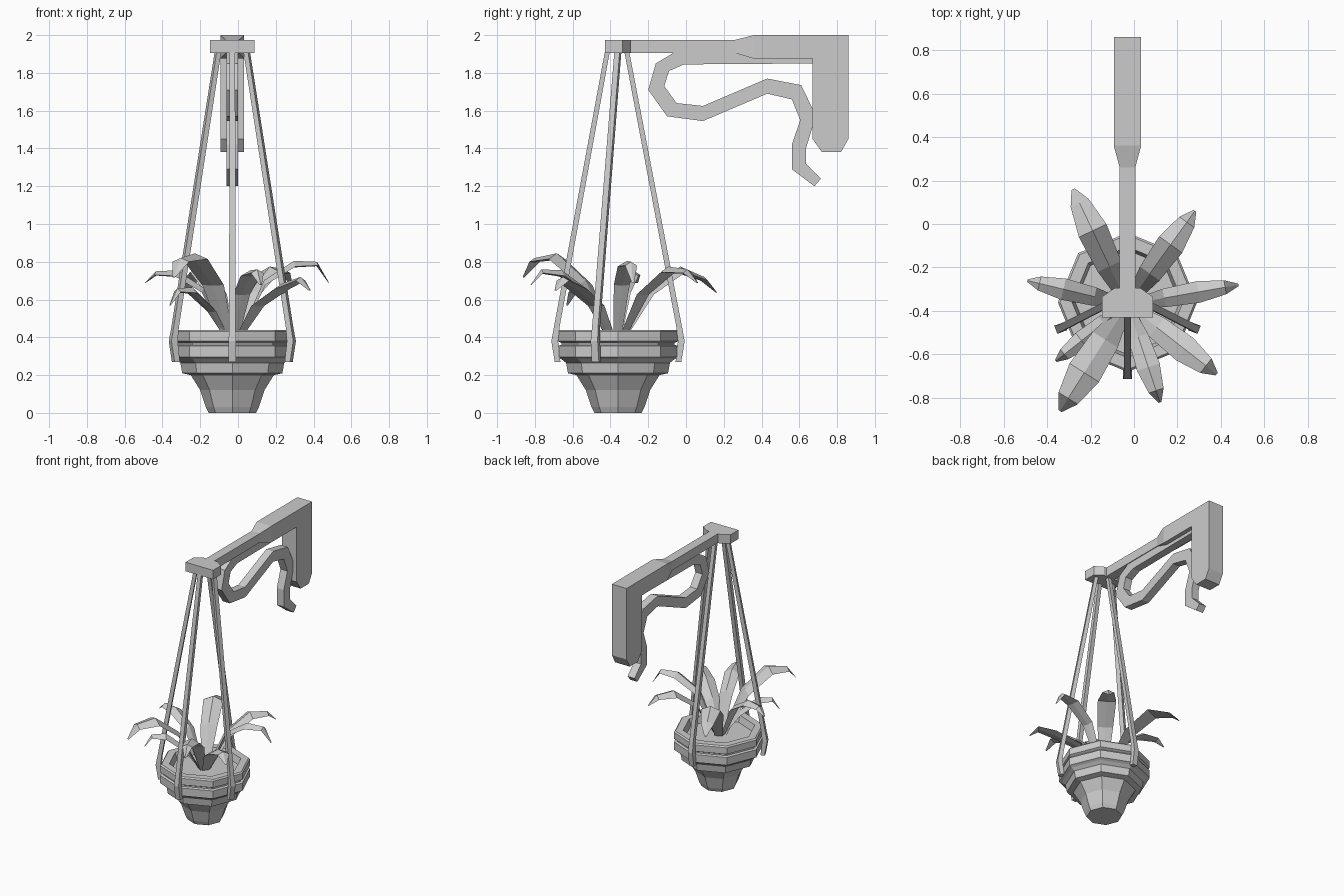
import bpy, bmesh
from math import sin, cos, radians, hypot
from mathutils import Vector

cube = bpy.data.objects.get("Cube")
if cube:
    bpy.data.objects.remove(cube, do_unlink=True)

GREY = (0.6, 0.6, 0.6, 1)
grey = bpy.data.materials.new("plain grey")
grey.use_nodes = True
grey.diffuse_color = GREY
grey.node_tree.nodes["Principled BSDF"].inputs["Base Color"].default_value = GREY

CX, CY = -0.03, -0.36      # axis of the hanging pot


def loft(name, rings):
    """Skin a list of equal-length point rings and cap both ends."""
    bm = bmesh.new()
    loops = [[bm.verts.new(p) for p in ring] for ring in rings]
    n = len(loops[0])
    for a, b in zip(loops, loops[1:]):
        for i in range(n):
            j = (i + 1) % n
            bm.faces.new((a[i], a[j], b[j], b[i]))
    bm.faces.new(loops[0][::-1])
    bm.faces.new(loops[-1])
    bmesh.ops.recalc_face_normals(bm, faces=bm.faces)
    mesh = bpy.data.meshes.new(name)
    bm.to_mesh(mesh)
    bm.free()
    mesh.materials.append(grey)
    obj = bpy.data.objects.new(name, mesh)
    bpy.context.collection.objects.link(obj)
    return obj


def side_prism(name, outline, half):
    """Extrude a y-z outline across x."""
    loft(name, [[(CX + s * half, y, z) for y, z in outline] for s in (-1, 1)])


# Pot: eight-sided, with a grooved rim and soil inside
profile = [(.125, 0), (.14, .03), (.17, .12), (.22, .2), (.265, .21), (.275, .265),
           (.30, .285), (.32, .295), (.32, .355), (.30, .36), (.30, .37),
           (.32, .38), (.32, .43), (.31, .44), (.255, .44), (.24, .39)]
loft("pot", [[(CX + r * cos(radians(45 * k)), CY + r * sin(radians(45 * k)), z)
              for k in range(8)] for r, z in profile])

# Hanging straps: flat bars bent in under the rim
for name, angle, top in (("front_strap", -90, .055), ("rear_strap", 90, .045),
                         ("left_strap", -21, .08), ("right_strap", 201, .08)):
    out = Vector((cos(radians(angle)), sin(radians(angle)), 0))
    across = Vector((-out.y, out.x, 0))
    start = Vector((cos(radians(angle)) * top, 0 if top == .08 else out.y * top, 0))
    rings = []
    for centre, z, w, t in ((start, 1.92, .015, .013), (out * .325, .45, .017, .015),
                            (out * .335, .38, .02, .018), (out * .32, .27, .02, .015)):
        base = Vector((CX, CY, z)) + centre
        rings.append([base + across * w * a + out * t * b
                      for a, b in ((-1, -1), (1, -1), (1, 1), (-1, 1))])
    loft(name, rings)

# Head plate that the straps hang from
head = [(-.118, -.43), (.118, -.43), (.118, -.335), (.06, -.295), (-.06, -.295), (-.118, -.335)]
loft("head_plate", [[(CX + x, y, z) for x, y in head] for z in (1.905, 1.975)])

# Arm: slim beam that widens toward the wall
loft("arm", [[(CX - w, y, lo), (CX + w, y, lo), (CX + w, y, hi), (CX - w, y, hi)]
             for y, w, lo, hi in ((-.3, .036, 1.905, 1.975), (.26, .036, 1.905, 1.975),
                                  (.36, .063, 1.875, 2), (.86, .063, 1.875, 2))])

# Wall post
side_prism("wall_post", [(.67, 1.875), (.86, 1.875), (.86, 1.45), (.82, 1.38),
                         (.72, 1.38), (.67, 1.45)], .063)

# Scrolled brace under the arm
side_prism("scroll_brace", [
    (-.06, 1.91), (-.16, 1.85), (-.2, 1.71), (-.1, 1.57), (.09, 1.545), (.43, 1.69),
    (.56, 1.66), (.605, 1.55), (.56, 1.42), (.56, 1.29), (.68, 1.2), (.715, 1.24),
    (.635, 1.32), (.635, 1.4), (.675, 1.53), (.675, 1.6), (.61, 1.735), (.43, 1.77),
    (.09, 1.625), (-.05, 1.64), (-.115, 1.73), (-.09, 1.81), (-.01, 1.845),
    (.68, 1.85), (.68, 1.91)], .03)

# Leaves: tip offset, half width, heights of elbow, shoulder, drop and tip
leaves = [(.51, .09, .05, (.69, .79, .79, .69)),
          (.41, -.32, .065, (.58, .67, .71, .65)),
          (.15, -.45, .055, (.64, .74, .75, .68)),
          (-.31, -.49, .08, (.69, .83, .81, .72)),
          (-.33, -.26, .045, (.55, .65, .65, .57)),
          (-.46, .11, .05, (.65, .74, .74, .69)),
          (-.25, .53, .07, (.64, .76, .71, .64)),
          (.31, .43, .065, (.64, .76, .75, .69))]
for number, (dx, dy, half, heights) in enumerate(leaves, 1):
    length = hypot(dx, dy)
    side = Vector((-dy, dx, 0)) / length
    up = Vector((0, 0, 1))
    rings = []
    for t, w, z in zip((.06, .33, .64, .88, 1), (.4, .85, 1, .65, .12), (.39,) + heights):
        mid = Vector((CX + dx * t, CY - .01 + dy * t, z))
        wide = side * half * w
        rings.append([mid - wide - up * .015 * w, mid + up * .015 * w,
                      mid + wide - up * .015 * w, mid - up * .02 * w])
    loft(f"leaf_{number}", rings)
